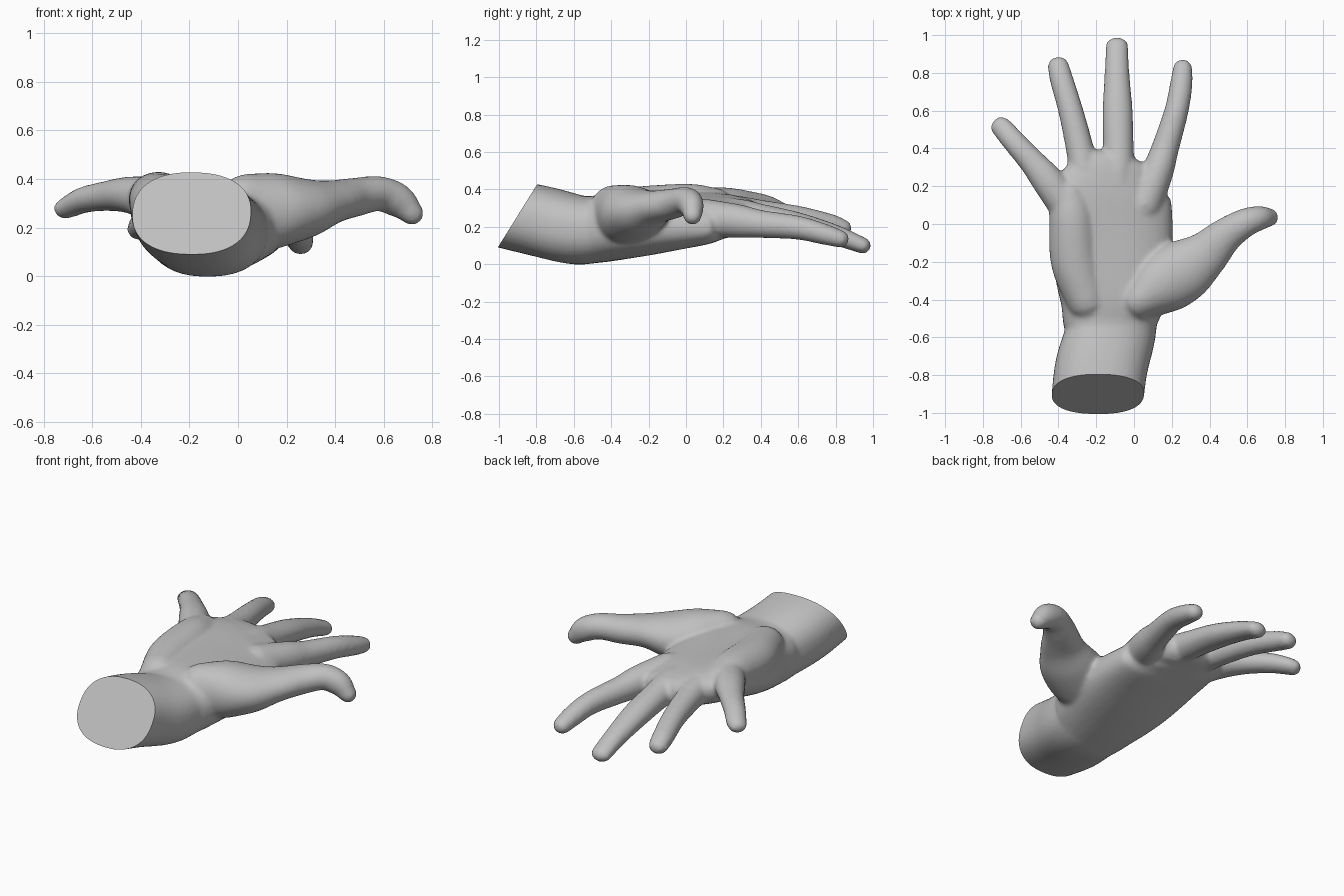
import bpy, bmesh, math
from mathutils import Vector

cube = bpy.data.objects.get("Cube")
if cube:
    bpy.data.objects.remove(cube)

skin = bpy.data.materials.new("plain_grey")
skin.use_nodes = True
GREY = (0.53, 0.53, 0.53, 1)
skin.diffuse_color = GREY
skin.node_tree.nodes["Principled BSDF"].inputs["Base Color"].default_value = GREY

SIDES = 32
hand_bm = bmesh.new()


def spline(stations, steps=6):
    """Catmull-Rom through stations of x, y, z, half width, half height, tilt."""
    pts = [Vector(s) for s in stations]
    pts = [pts[0] * 2 - pts[1]] + pts + [pts[-1] * 2 - pts[-2]]
    out = []
    for a, b, c, d in zip(pts, pts[1:], pts[2:], pts[3:]):
        for i in range(steps):
            t = i / steps
            out.append(0.5 * (2 * b + (c - a) * t + (2 * a - 5 * b + 4 * c - d) * t ** 2
                              + (3 * b - a - 3 * c + d) * t ** 3))
    return out + [pts[-2]]


def limb(stations, power=1.0):
    """Closed rounded tube whose dome ends extend past the first and last station."""
    path = spline([tuple(s) + (0,) * (6 - len(s)) for s in stations])
    rings = []
    last = len(path) - 1
    for i, p in enumerate(path):
        axis = (path[min(i + 1, last)] - path[max(i - 1, 0)])
        axis = Vector(axis[:3]).normalized()
        rings.append((Vector(p[:3]), axis, p[3], p[4], p[5]))

    def dome(ring, sign):
        c, ax, w, h, tilt = ring
        reach = min(w, h) * sign
        return [(c + ax * reach * math.sin(a), ax, w * math.cos(a), h * math.cos(a), tilt)
                for a in (0.4, 0.8, 1.15, 1.45)]

    rings = dome(rings[0], -1)[::-1] + rings + dome(rings[-1], 1)
    loops = []
    for c, ax, w, h, tilt in rings:
        side = ax.cross(Vector((0, 0, 1))).normalized()
        up = side.cross(ax)
        loop = []
        for k in range(SIDES):
            a = math.tau * k / SIDES
            u = math.copysign(abs(math.cos(a)) ** power, math.cos(a)) * w
            v = math.copysign(abs(math.sin(a)) ** power, math.sin(a)) * h
            loop.append(hand_bm.verts.new(c + side * u + up * (v + tilt * u)))
        loops.append(loop)
    for la, lb in zip(loops, loops[1:]):
        for k in range(SIDES):
            n = (k + 1) % SIDES
            hand_bm.faces.new((la[k], la[n], lb[n], lb[k]))
    hand_bm.faces.new(loops[0][::-1])
    hand_bm.faces.new(loops[-1])


# Wrist and palm
limb([(-.21, -1.15, .31, .24, .18), (-.18, -.8, .235, .245, .19), (-.13, -.6, .187, .24, .187),
      (-.125, -.5, .185, .255, .18), (-.115, -.38, .2, .285, .18), (-.115, -.2, .215, .315, .165, -.05),
      (-.12, 0, .235, .325, .14, -.12), (-.125, .15, .25, .315, .12, -.15),
      (-.11, .25, .255, .26, .1, -.15), (-.1, .29, .255, .22, .09, -.12)], 0.85)
# Heel pad on the little finger side
limb([(-.25, -.4, .29, .11, .11), (-.31, -.2, .3, .13, .12), (-.33, .02, .32, .12, .11),
      (-.35, .15, .32, .1, .09)])
# Thumb with its fleshy base
limb([(.03, -.4, .26, .12, .16), (.15, -.31, .27, .17, .155), (.27, -.24, .28, .165, .125),
      (.38, -.16, .305, .125, .09), (.48, -.065, .325, .095, .08), (.58, .002, .34, .078, .072),
      (.66, .03, .31, .066, .07), (.715, .035, .26, .05, .05)])
# Fingers, from index to little
limb([(.05, .1, .25, .1, .1), (.125, .28, .23, .085, .09), (.165, .4, .215, .073, .075),
      (.225, .6, .195, .064, .064), (.25, .74, .16, .06, .056), (.258, .825, .135, .052, .047)])
limb([(-.09, .1, .26, .1, .1), (-.085, .28, .26, .088, .09), (-.083, .4, .245, .082, .078),
      (-.087, .6, .21, .08, .067), (-.09, .8, .155, .066, .055), (-.09, .945, .1, .06, .044)])
limb([(-.23, .1, .28, .09, .1), (-.265, .28, .28, .08, .085), (-.287, .4, .27, .074, .074),
      (-.335, .6, .25, .066, .062), (-.385, .77, .215, .062, .054), (-.402, .84, .193, .056, .046)])
limb([(-.35, .08, .32, .09, .09), (-.45, .22, .335, .086, .075), (-.54, .33, .33, .07, .062),
      (-.63, .43, .315, .062, .054), (-.69, .5, .288, .058, .046), (-.712, .52, .278, .053, .042)])

# Fuse the parts into one smooth skin
mesh = bpy.data.meshes.new("hand")
bmesh.ops.recalc_face_normals(hand_bm, faces=hand_bm.faces)
hand_bm.to_mesh(mesh)
hand_bm.free()
hand = bpy.data.objects.new("hand", mesh)
bpy.context.collection.objects.link(hand)
fuse = hand.modifiers.new("fuse", "REMESH")
fuse.mode = "VOXEL"
fuse.voxel_size = 0.012
soften = hand.modifiers.new("soften", "SMOOTH")
soften.factor = 0.5
soften.iterations = 10
bpy.context.view_layer.update()
graph = bpy.context.evaluated_depsgraph_get()
fused = bpy.data.meshes.new_from_object(hand.evaluated_get(graph))
hand.modifiers.clear()
hand.data = fused

# Slanted flat cut through the wrist
bm = bmesh.new()
bm.from_mesh(fused)
cut = bmesh.ops.bisect_plane(bm, geom=bm.verts[:] + bm.edges[:] + bm.faces[:],
                             plane_co=(0, -.9, .26), plane_no=(0, -.85, .53), clear_outer=True)
rim = [e for e in cut["geom_cut"] if isinstance(e, bmesh.types.BMEdge)]
bmesh.ops.holes_fill(bm, edges=rim, sides=0)
bmesh.ops.recalc_face_normals(bm, faces=bm.faces)
bm.to_mesh(fused)
bm.free()

fused.materials.clear()
fused.materials.append(skin)
bpy.context.view_layer.objects.active = hand
hand.select_set(True)
bpy.ops.object.shade_smooth_by_angle(angle=math.radians(40))
